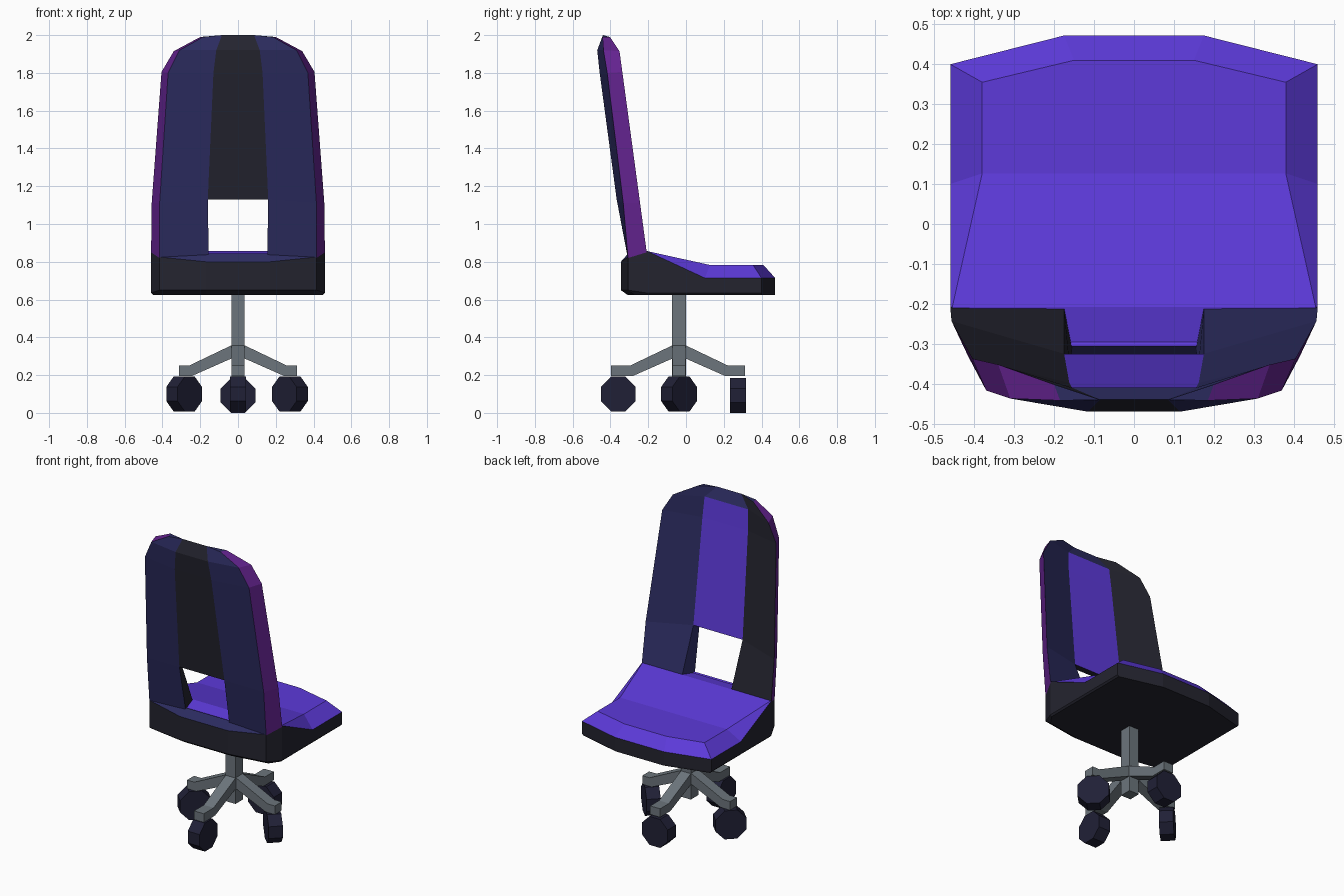
import bpy, bmesh, math
from mathutils import Matrix, Vector

if "Cube" in bpy.data.objects:
    bpy.data.objects.remove(bpy.data.objects["Cube"])


def material(name, hexcol):
    m = bpy.data.materials.new(name)
    srgb = [int(hexcol[i:i + 2], 16) / 255 for i in (0, 2, 4)]
    m.diffuse_color = [c / 12.92 if c < 0.04045 else ((c + 0.055) / 1.055) ** 2.4 for c in srgb] + [1]
    m.use_nodes = True
    m.node_tree.nodes["Principled BSDF"].inputs["Base Color"].default_value = m.diffuse_color
    return m


BLACK, BLUE, PURPLE, MAGENTA = range(4)
FABRIC = [material("charcoal", "24242f"), material("navy", "2c2c60"),
          material("violet", "5d3ada"), material("plum", "642390")]
METAL = [material("grey metal", "6c757c")]
RUBBER = [material("dark rubber", "202036")]


def finish(name, bm, mats):
    bmesh.ops.recalc_face_normals(bm, faces=bm.faces)
    me = bpy.data.meshes.new(name)
    bm.to_mesh(me)
    bm.free()
    for m in mats:
        me.materials.append(m)
    ob = bpy.data.objects.new(name, me)
    bpy.context.collection.objects.link(ob)
    return ob


class Patch:
    """Collects coloured faces, sharing vertices by position."""
    def __init__(self):
        self.bm, self.v = bmesh.new(), {}

    def face(self, mat, *pts):
        vs = []
        for p in pts:
            k = tuple(round(c, 4) for c in p)
            if k not in self.v:
                self.v[k] = self.bm.verts.new(k)
            if self.v[k] not in vs:
                vs.append(self.v[k])
        self.bm.faces.new(vs).material_index = mat


def flip(p, s):
    return (p[0] * s, p[1], p[2])


# Seat: half outlines from front to back, mirrored
rim = [(.175, .472, .714), (.46, .40, .714), (.46, .10, .714), (.46, -.208, .857),
       (.415, -.307, .825), (.17, -.345, .80)]
pad = [(.15, .41, .783), (.38, .355, .783), (.38, .127, .783), (.455, -.208, .857),
       (.40, -.295, .84), (.155, -.305, .845)]
wall = [(x, y, .65 if y < -.25 else .635) for x, y, z in rim]
base = [(x * .98, y + .035 if y < -.25 else y, .625) for x, y, z in rim]
p = Patch()
for i in range(5):
    j = i + 1
    rear = BLUE if i > 2 else PURPLE
    for s in (1, -1):
        for lo, hi, col in ((base, wall, BLACK), (wall, rim, BLACK), (rim, pad, rear)):
            p.face(col, *[flip(q, s) for q in (lo[i], lo[j], hi[j], hi[i])])
    p.face(PURPLE, pad[i], pad[j], flip(pad[j], -1), flip(pad[i], -1))
    p.face(BLACK, base[i], base[j], flip(base[j], -1), flip(base[i], -1))
for i, col in ((0, PURPLE), (5, BLUE)):
    for lo, hi, c in ((base, wall, BLACK), (wall, rim, BLACK), (rim, pad, col)):
        p.face(c, lo[i], flip(lo[i], -1), flip(hi[i], -1), hi[i])
finish("seat", p.bm, FABRIC)

# Backrest: edge lines from bottom to top for one wing, mirrored
front_side = [(.46, -.208, .85), (.457, -.243, 1.11), (.405, -.337, 1.805), (.34, -.352, 1.915), (.2, -.402, 1.99)]
front_mid = [(.175, -.21, .85), (.175, -.325, 1.13), (.162, -.398, 1.80), (.155, -.41, 1.93), (.085, -.44, 2.0)]
back_side = [(.415, -.307, .82), (.415, -.332, 1.11), (.37, -.417, 1.80), (.31, -.437, 1.92), (.185, -.442, 1.99)]
back_mid = [(.155, -.31, .83), (.16, -.367, 1.13), (.13, -.457, 1.80), (.115, -.47, 1.92), (.085, -.44, 2.0)]
p = Patch()
for s in (1, -1):
    inner = BLUE if s > 0 else BLACK
    for i in range(4):
        for a, b, col in ((front_side, front_mid, inner), (front_side, back_side, MAGENTA),
                          (back_side, back_mid, BLUE)):
            p.face(col, *[flip(q, s) for q in (a[i], b[i], b[i + 1], a[i + 1])])
    p.face(inner, *[flip(q, s) for q in (front_mid[0], back_mid[0], back_mid[1], front_mid[1])])
    for i, col in ((0, BLACK), (4, BLUE)):
        p.face(col, *[flip(q, s) for q in (front_side[i], front_mid[i], back_mid[i], back_side[i])])
# centre panel above the opening
for i in range(1, 4):
    for a, col in ((front_mid, BLUE if i == 3 else PURPLE), (back_mid, BLACK)):
        p.face(col, a[i], a[i + 1], flip(a[i + 1], -1), flip(a[i], -1))
p.face(BLACK, front_mid[1], back_mid[1], flip(back_mid[1], -1), flip(front_mid[1], -1))
finish("backrest", p.bm, FABRIC)

# Pedestal column
CY = -.037
bm = bmesh.new()
bmesh.ops.create_cube(bm, size=1, matrix=Matrix.Translation((0, CY, .41)) @ Matrix.Diagonal((.07, .076, .44, 1)))
finish("column", bm, METAL)

# Four bent legs, extruded from a side profile
profile = [(0, .365), (.03, .36), (.26, .25), (1, .25), (1, .195), (.245, .195), (.03, .29), (0, .29)]
for k, (name, reach) in enumerate((("right", .312), ("rear", .35), ("left", .312), ("front", .36))):
    bm = bmesh.new()
    f = bm.faces.new([bm.verts.new((reach if x == 1 else x, -.035, z)) for x, z in profile])
    ext = bmesh.ops.extrude_face_region(bm, geom=[f])
    bmesh.ops.translate(bm, vec=(0, .07, 0), verts=[g for g in ext["geom"] if isinstance(g, bmesh.types.BMVert)])
    bm.transform(Matrix.Translation((0, CY, 0)) @ Matrix.Rotation(k * math.pi / 2, 4, 'Z'))
    finish(name + "_leg", bm, METAL)

# Swivelled eight-sided wheels: position and axle heading
for name, pos, ang in (("right", (.275, CY, .10), 45), ("rear", (0, .275, .092), 90),
                       ("left", (-.285, CY, .10), -45), ("front", (0, -.358, .10), 0)):
    bm = bmesh.new()
    m = (Matrix.Translation(pos) @ Matrix.Rotation(math.radians(ang), 4, 'Z')
         @ Matrix.Rotation(math.pi / 2, 4, 'Y') @ Matrix.Rotation(math.pi / 8, 4, 'Z'))
    bmesh.ops.create_cone(bm, cap_ends=True, segments=8, radius1=.099, radius2=.099, depth=.084, matrix=m)
    finish(name + "_wheel", bm, RUBBER)
